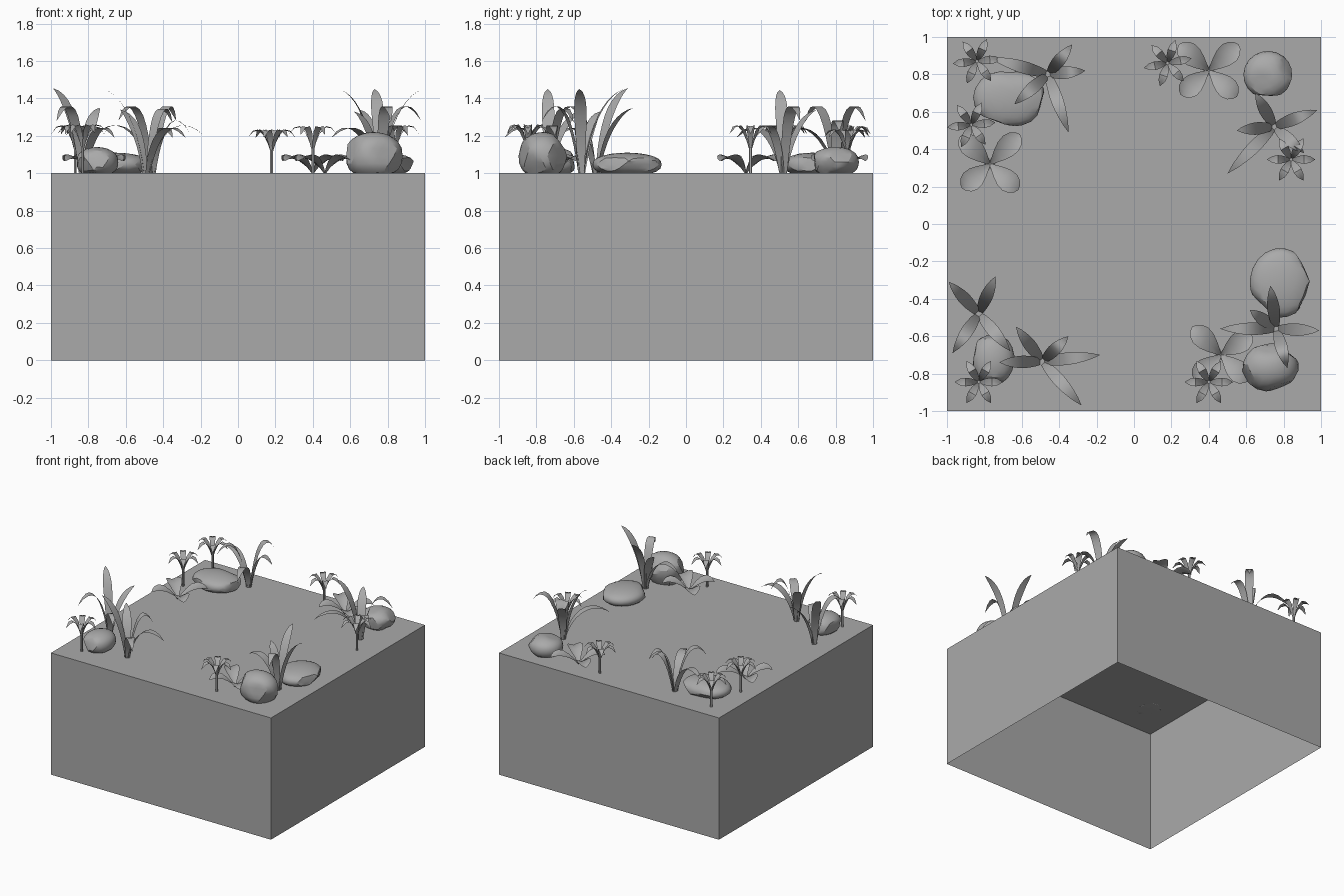
import bpy, bmesh, math, random
from mathutils import Vector

if "Cube" in bpy.data.objects:
    bpy.data.objects.remove(bpy.data.objects["Cube"])

random.seed(4)
TOP = 1.0

grey = bpy.data.materials.new("plain grey")
grey.diffuse_color = (0.4, 0.4, 0.4, 1)
grey.use_nodes = True
grey.node_tree.nodes["Principled BSDF"].inputs["Base Color"].default_value = grey.diffuse_color


def finish(bm, name, smooth=None):
    mesh = bpy.data.meshes.new(name)
    bm.to_mesh(mesh)
    bm.free()
    mesh.materials.append(grey)
    ob = bpy.data.objects.new(name, mesh)
    bpy.context.collection.objects.link(ob)
    if smooth:
        bpy.ops.object.select_all(action='DESELECT')
        ob.select_set(True)
        bpy.context.view_layer.objects.active = ob
        bpy.ops.object.shade_smooth_by_angle(angle=math.radians(smooth))
    return ob


def ribbon(bm, path, widths, side, fold=0.0):
    """Leaf strip three points wide along a path; a zero width makes a pointed end."""
    rows = []
    for p, w in zip(path, widths):
        mid = bm.verts.new(p)
        if w < 1e-4:
            rows.append((mid, mid, mid))
        else:
            up = Vector((0, 0, fold * w))
            rows.append((bm.verts.new(p + side * w / 2 + up), mid,
                         bm.verts.new(p - side * w / 2 + up)))
    for a, b in zip(rows, rows[1:]):
        for i in (0, 1):
            quad = list(dict.fromkeys((a[i], a[i + 1], b[i + 1], b[i])))
            if len(quad) > 2:
                bm.faces.new(quad)


def radial(centre, angle, profile):
    """Turn (radius, height) pairs into points leaving a centre at an angle."""
    d = Vector((math.cos(angle), math.sin(angle), 0))
    pts = [Vector((centre[0], centre[1], TOP + z)) + d * r for r, z in profile]
    return pts, Vector((-d.y, d.x, 0))


# Block: hollow, open underneath
bm = bmesh.new()
bmesh.ops.create_cube(bm, size=1)
for v in bm.verts:
    v.co = (v.co.x * 2, v.co.y * 2, v.co.z + 0.5)
bm.faces.ensure_lookup_table()
bmesh.ops.delete(bm, geom=[f for f in bm.faces if f.normal.z < -0.5], context='FACES_ONLY')
finish(bm, "ground_block")


# Rocks: boxy spheres with a few planed facets and a flat base
def rock(x, y, sx, sy, height, turn, planes):
    bm = bmesh.new()
    bmesh.ops.create_icosphere(bm, subdivisions=3, radius=1)
    cuts = [Vector((random.gauss(0, 1), random.gauss(0, 1), random.gauss(0, .5))).normalized()
            for _ in range(planes)]
    for v in bm.verts:
        n = v.co.normalized()
        for c in cuts:
            d = v.co.dot(c)
            if d > 0.86:
                v.co -= c * (d - 0.86)
        v.co.z = math.copysign(abs(v.co.z) ** 0.85, v.co.z)
    # fit to the wanted size after turning
    ca, sa = math.cos(turn), math.sin(turn)
    for v in bm.verts:
        v.co.xy = (v.co.x * ca - v.co.y * sa, v.co.x * sa + v.co.y * ca)
    lo = [min(v.co[i] for v in bm.verts) for i in range(3)]
    hi = [max(v.co[i] for v in bm.verts) for i in range(3)]
    base = -0.16 * height
    for v in bm.verts:
        t = [(v.co[i] - lo[i]) / (hi[i] - lo[i]) for i in range(3)]
        v.co = (x + (t[0] - .5) * sx, y + (t[1] - .5) * sy,
                max(TOP - 0.001, TOP + base + t[2] * (height - base)))
    finish(bm, "rock", 25)


rock(-0.67, 0.67, 0.38, 0.29, 0.11, 0.3, 6)
rock(0.715, 0.805, 0.26, 0.24, 0.14, 0.9, 7)
rock(0.78, -0.315, 0.32, 0.37, 0.11, 0.2, 6)
rock(0.73, -0.765, 0.30, 0.26, 0.22, 0.5, 8)
rock(-0.75, -0.725, 0.22, 0.26, 0.14, 1.4, 7)


# Grass tufts: flat arching blades, given by tip x, tip y and tip height
def grass(x, y, tips):
    bm = bmesh.new()
    for tx, ty, h in tips:
        reach = math.hypot(tx - x, ty - y)
        angle = math.atan2(ty - y, tx - x)
        if h > 0.3:                                   # upright blade
            ctrl = [(0.012, 0), (0.04, h * .55), (reach * .55, h * .93), (reach, h)]
        else:                                         # drooping blade
            ctrl = [(0.012, 0), (0.04, h * .85), (reach * .5, h * 1.75), (reach, h)]
        prof = []
        for k in range(11):
            t = k / 10
            b = ((1 - t) ** 3, 3 * t * (1 - t) ** 2, 3 * t * t * (1 - t), t ** 3)
            prof.append(tuple(sum(w * c[i] for w, c in zip(b, ctrl)) for i in (0, 1)))
        widths = [0.034, .042, .05, .056, .062, .066, .066, .06, .048, .03, 0]
        pts, side = radial((x, y), angle, prof)
        ribbon(bm, pts, widths, side)
    finish(bm, "grass_tuft", 60)


grass(-0.46, 0.80, [(-.33, .96, .28), (-.26, .82, .22), (-.35, .49, .19),
                    (-.77, .89, .20), (-.64, .64, .28)])
grass(0.75, 0.52, [(.98, .61, .28), (.65, .70, .34), (.55, .50, .445),
                   (.50, .27, .19), (.91, .38, .20)])
grass(0.76, -0.56, [(.46, -.56, .20), (.73, -.33, .45), (.99, -.57, .45),
                    (.82, -.77, .28), (.62, -.46, .33)])
grass(-0.49, -0.735, [(-.18, -.70, .20), (-.28, -.97, .19), (-.72, -.74, .45),
                      (-.63, -.55, .34), (-.35, -.60, .27)])
grass(-0.83, -0.48, [(-.74, -.28, .35), (-.99, -.31, .455), (-.97, -.69, .28),
                     (-.66, -.68, .19)])


# Flowers: thin stem and six petals that flare and curl down
def flower(x, y, s, turn=0.0):
    bm = bmesh.new()
    profile = [(.004, .11), (.018, .155), (.04, .2), (.07, .228), (.1, .222), (.13, .19)]
    widths = [.008, .022, .038, .046, .036, 0]
    for k in range(6):
        prof = [(r, z * s) for r, z in profile]
        pts, side = radial((x, y), turn + k * math.tau / 6, prof)
        ribbon(bm, pts, widths, side, 0.12)
    cone = bmesh.ops.create_cone(bm, segments=6, cap_ends=True, radius1=.009,
                                 radius2=.009, depth=.13 * s)
    bmesh.ops.translate(bm, verts=cone["verts"], vec=(x, y, TOP + .065 * s))
    finish(bm, "flower", 50)


for x, y, s, turn in [(-.84, .87, 1.08, .1), (-.87, .53, 1.1, .1), (.18, .86, 1, .2),
                      (.84, .345, 1.1, 0), (.40, -.845, 1.08, 0), (-.83, -.845, 1.12, 0)]:
    flower(x, y, s, turn)


# Broad-leaf plants: four rounded leaves in a low cross
def broadleaf(x, y, tips):
    bm = bmesh.new()
    profile = [(.02, 0), (.12, .025), (.3, .05), (.5, .07), (.7, .078),
               (.86, .075), (.96, .068), (1, .064)]
    widths = [.015, .035, .075, .108, .116, .09, .045, 0]
    for tx, ty in tips:
        reach = math.hypot(tx - x, ty - y)
        pts, side = radial((x, y), math.atan2(ty - y, tx - x),
                           [(r * reach, z) for r, z in profile])
        ribbon(bm, pts, widths, side, 0.2)
    finish(bm, "broadleaf_plant", 50)


broadleaf(-0.77, 0.32, [(-.61, .48), (-.93, .47), (-.92, .19), (-.62, .18)])
broadleaf(0.40, 0.82, [(.56, .96), (.24, .96), (.25, .69), (.55, .68)])
broadleaf(0.465, -0.70, [(.31, -.55), (.63, -.59), (.32, -.83), (.61, -.84)])
